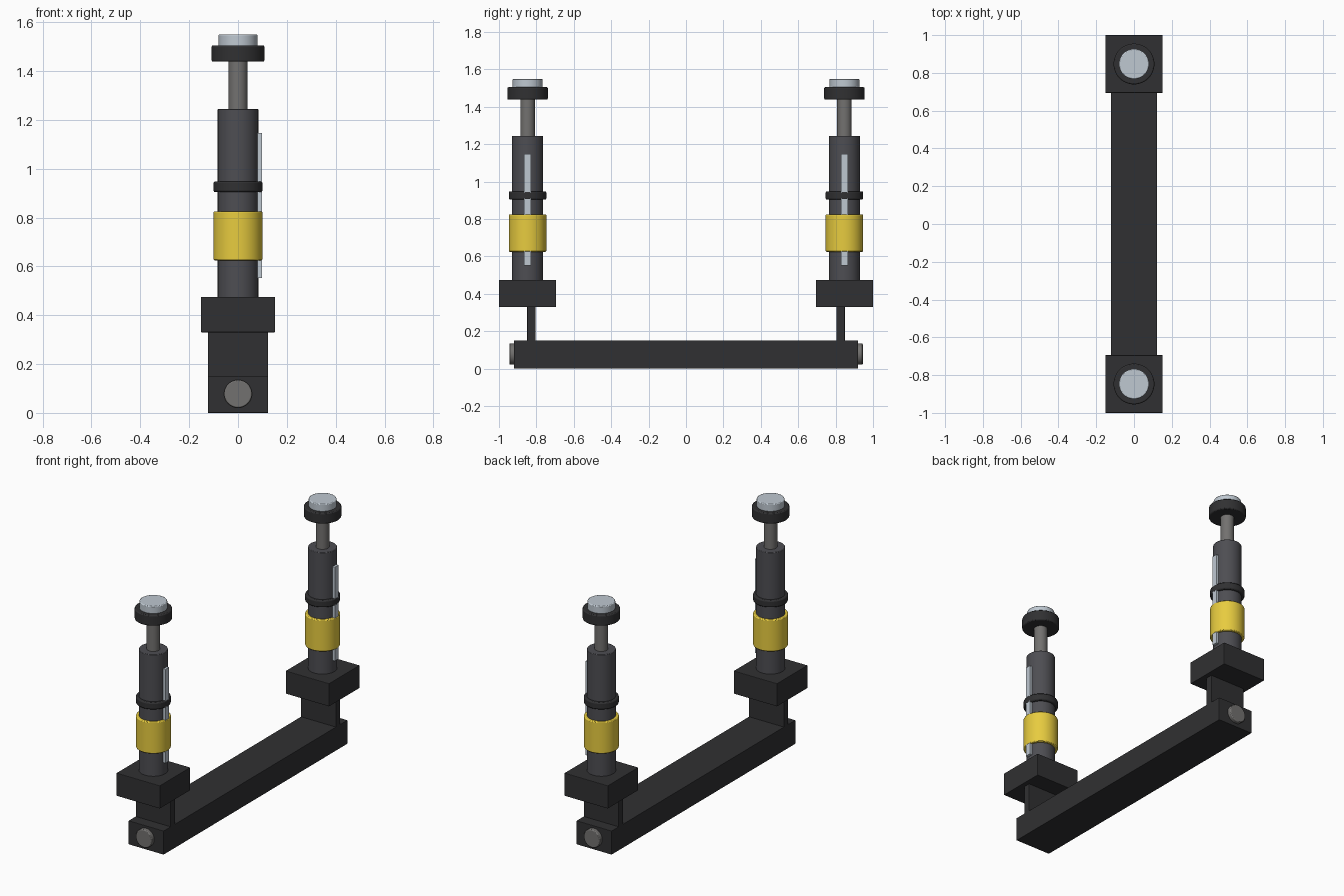
import bpy, bmesh
from mathutils import Matrix

if "Cube" in bpy.data.objects:
    bpy.data.objects.remove(bpy.data.objects["Cube"])

POST_Y = -0.847


def material(name, r, g, b):
    m = bpy.data.materials.new(name)
    m.diffuse_color = (r, g, b, 1)
    m.use_nodes = True
    m.node_tree.nodes["Principled BSDF"].inputs["Base Color"].default_value = m.diffuse_color
    return m


DARK = material("dark_plastic", 0.03, 0.03, 0.032)
BODY = material("body_metal", 0.075, 0.075, 0.085)
STEEL = material("rod_steel", 0.17, 0.165, 0.16)
PALE = material("pale_metal", 0.52, 0.58, 0.64)
YELLOW = material("yellow_paint", 0.80, 0.60, 0.05)


def finish(bm, name, mat, bevel, mirror):
    mesh = bpy.data.meshes.new(name)
    bm.to_mesh(mesh)
    bm.free()
    obj = bpy.data.objects.new(name, mesh)
    bpy.context.collection.objects.link(obj)
    mesh.materials.append(mat)
    if bevel:
        b = obj.modifiers.new("bevel", 'BEVEL')
        b.width, b.segments, b.limit_method = bevel, 2, 'ANGLE'
    if mirror:
        m = obj.modifiers.new("mirror", 'MIRROR')
        m.use_axis = (False, True, False)
    return obj


def box(name, lo, hi, mat, bevel=0.003, mirror=True):
    bm = bmesh.new()
    size = [h - l for l, h in zip(lo, hi)]
    mid = [(h + l) / 2 for l, h in zip(lo, hi)]
    bmesh.ops.create_cube(bm, size=1, matrix=Matrix.Translation(mid) @ Matrix.Diagonal((*size, 1)))
    return finish(bm, name, mat, bevel, mirror)


def cylinder(name, radius, start, end, mat, bevel=0.003, along_y=False):
    bm = bmesh.new()
    mid = (start + end) / 2
    if along_y:
        mtx = Matrix.Translation((0, mid, 0.078)) @ Matrix.Rotation(1.5707963, 4, 'X')
    else:
        mtx = Matrix.Translation((0, POST_Y, mid))
    bmesh.ops.create_cone(bm, cap_ends=True, segments=48, radius1=radius, radius2=radius,
                          depth=end - start, matrix=mtx)
    obj = finish(bm, name, mat, bevel, True)
    bpy.ops.object.select_all(action='DESELECT')
    obj.select_set(True)
    bpy.context.view_layer.objects.active = obj
    bpy.ops.object.shade_smooth_by_angle(angle=0.6)
    return obj


# Base beam and its end bolts
box("base_beam", (-0.123, -0.92, 0), (0.123, 0.92, 0.15), DARK, 0.002, False)
cylinder("end_bolt", 0.057, -0.945, -0.90, STEEL, 0.005, True)

# Upright plate and mounting block
box("upright_plate", (-0.123, -0.849, 0.14), (0.123, -0.805, 0.34), DARK, 0.002)
box("mounting_block", (-0.152, -1.0, 0.33), (0.152, -0.694, 0.475), DARK)

# Post: body, collar, clamp ring, rod and cap
cylinder("post_body", 0.083, 0.47, 1.245, BODY)
cylinder("yellow_collar", 0.1005, 0.625, 0.825, YELLOW, 0.005)
cylinder("clamp_ring", 0.1005, 0.904, 0.948, DARK, 0.007)
cylinder("piston_rod", 0.039, 1.24, 1.45, STEEL, 0)
cylinder("cap", 0.108, 1.438, 1.505, DARK, 0.006)
cylinder("cap_button", 0.08, 1.50, 1.55, PALE, 0.005)

# Scale strip on the right side of each post
box("scale_strip", (0.079, POST_Y - 0.0185, 0.552), (0.0985, POST_Y + 0.0185, 1.147), PALE, 0.001)
